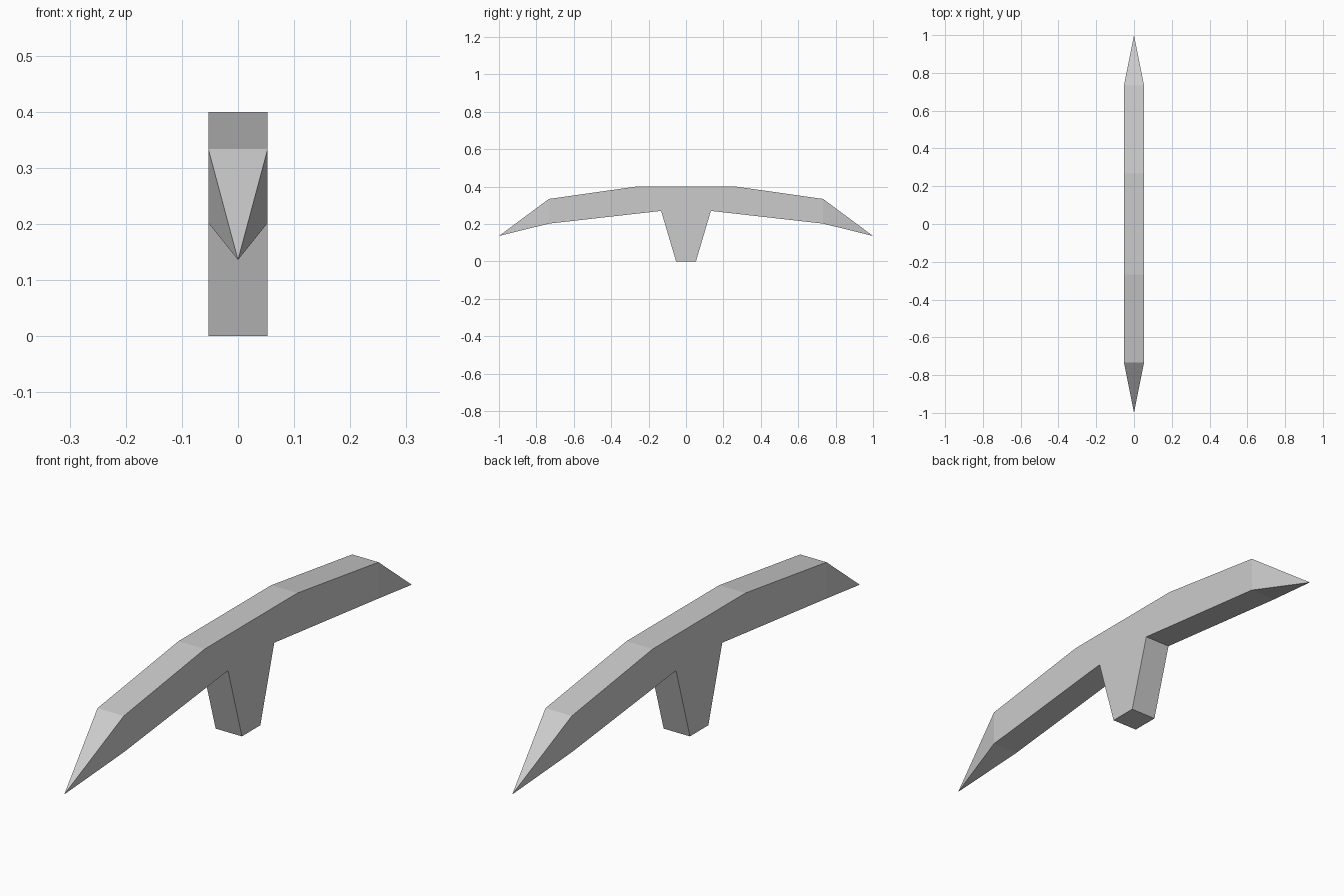
import bpy
import bmesh
from mathutils import Vector

cube = bpy.data.objects.get("Cube")
if cube:
    bpy.data.objects.remove(cube, do_unlink=True)

HALF_WIDTH = 0.053
TIP = (1.0, 0.136)

# Plain grey metal
grey = bpy.data.materials.new("grey_metal")
grey.use_nodes = True
colour = (0.6, 0.6, 0.6, 1.0)
grey.diffuse_color = colour
grey.node_tree.nodes["Principled BSDF"].inputs["Base Color"].default_value = colour

# Half of the side outline (y, z), from stem foot up to the top, then mirrored
half = [(0.053, 0.0), (0.133, 0.27), (0.733, 0.202), (0.733, 0.334), (0.267, 0.4)]
outline = half + [(-y, z) for y, z in reversed(half)]

# Arched body and tapered stem, extruded across the width
bm = bmesh.new()
side = bm.faces.new([bm.verts.new((-HALF_WIDTH, y, z)) for y, z in outline])
extruded = bmesh.ops.extrude_face_region(bm, geom=[side], use_keep_orig=True)
moved = [v for v in extruded["geom"] if isinstance(v, bmesh.types.BMVert)]
bmesh.ops.translate(bm, verts=moved, vec=(2 * HALF_WIDTH, 0, 0))

# Upright end faces drawn out into pointed tips
ends = [f for f in bm.faces if all(abs(v.co.y) > 0.7 for v in f.verts)]
for vert in bmesh.ops.poke(bm, faces=ends)["verts"]:
    sign = 1 if vert.co.y > 0 else -1
    vert.co = Vector((0, sign * TIP[0], TIP[1]))

bmesh.ops.recalc_face_normals(bm, faces=bm.faces)
mesh = bpy.data.meshes.new("pick_head")
bm.to_mesh(mesh)
bm.free()
mesh.materials.append(grey)
pick_head = bpy.data.objects.new("pick_head", mesh)
bpy.context.collection.objects.link(pick_head)
